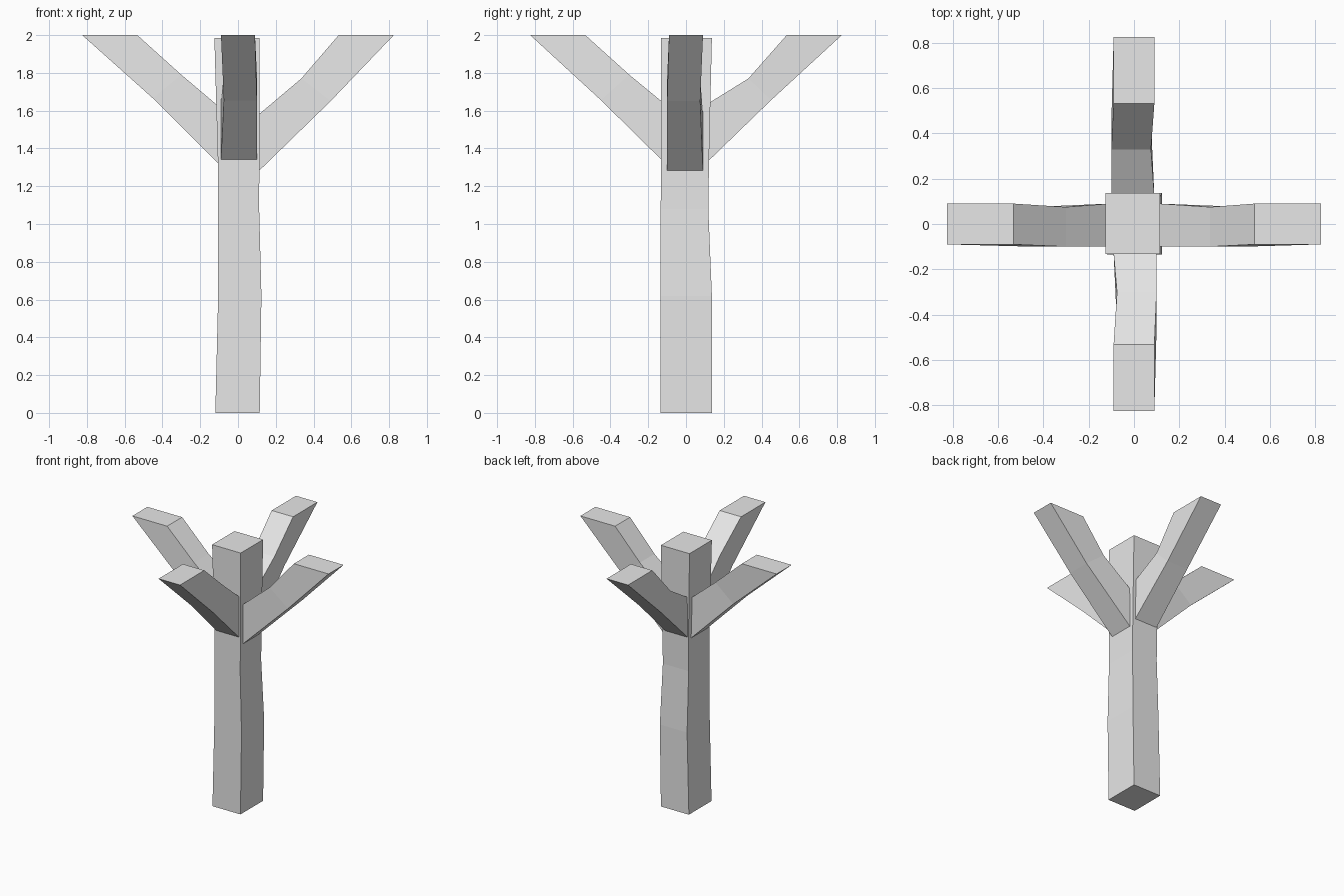
import bpy, bmesh
from mathutils import Matrix, Vector
from math import radians

cube = bpy.data.objects.get("Cube")
if cube:
    bpy.data.objects.remove(cube)

grey = bpy.data.materials.new("light_grey")
grey.use_nodes = True
grey.diffuse_color = (0.8, 0.8, 0.8, 1)
grey.node_tree.nodes["Principled BSDF"].inputs["Base Color"].default_value = (0.8, 0.8, 0.8, 1)


def loft(name, rings, cap_start):
    """Join four-cornered rings into a flat-shaded limb, capped at the far end."""
    bm = bmesh.new()
    loops = [[bm.verts.new(p) for p in ring] for ring in rings]
    for a, b in zip(loops, loops[1:]):
        for i in range(4):
            j = (i + 1) % 4
            bm.faces.new((a[i], a[j], b[j], b[i]))
    bm.faces.new(loops[-1])
    if cap_start:
        bm.faces.new(loops[0][::-1])
    bmesh.ops.recalc_face_normals(bm, faces=bm.faces)
    mesh = bpy.data.meshes.new(name)
    bm.to_mesh(mesh)
    bm.free()
    mesh.materials.append(grey)
    obj = bpy.data.objects.new(name, mesh)
    bpy.context.collection.objects.link(obj)
    return obj


# Trunk: slightly wavering square post (z, x min, x max, y min, y max)
trunk_sections = [
    (0, -0.12, 0.115, -0.135, 0.137),
    (0.62, -0.105, 0.124, -0.135, 0.137),
    (1.08, -0.105, 0.112, -0.134, 0.118),
    (1.35, -0.107, 0.113, -0.132, 0.122),
    (1.985, -0.125, 0.115, -0.132, 0.137),
]
loft("trunk", [[(x0, y0, z), (x1, y0, z), (x1, y1, z), (x0, y1, z)]
               for z, x0, x1, y0, y1 in trunk_sections], True)


def branch(name, angle, start, low, high, mid_low, mid_high, side):
    """Bent square limb rising outward, cut level at the tip."""
    turn = Matrix.Rotation(radians(angle), 3, 'Z')
    # lower point, upper point, narrow and wide side of each section
    sections = [
        ((start, low), (start, high), -0.09, 0.1),
        (mid_low, mid_high, -0.075, 0.1),
        ((0.825, 2), (0.533, 2), -0.09, 0.09),
    ]
    rings = []
    for (u0, z0), (u1, z1), v0, v1 in sections:
        corners = [(u0, v0, z0), (u0, v1, z0), (u1, v1, z1), (u1, v0, z1)]
        rings.append([turn @ Vector((u, v * side, z)) for u, v, z in corners])
    loft(name, rings, False)


# Four branches
branch("left_branch", 0, 0.11, 1.28, 1.58, (0.49, 1.65), (0.335, 1.77), -1)
branch("back_branch", 90, 0.12, 1.335, 1.64, (0.45, 1.655), (0.33, 1.77), 1)
branch("right_branch", 180, 0.105, 1.32, 1.625, (0.45, 1.665), (0.3, 1.79), 1)
branch("front_branch", 270, 0.13, 1.34, 1.65, (0.45, 1.655), (0.3, 1.79), 1)
